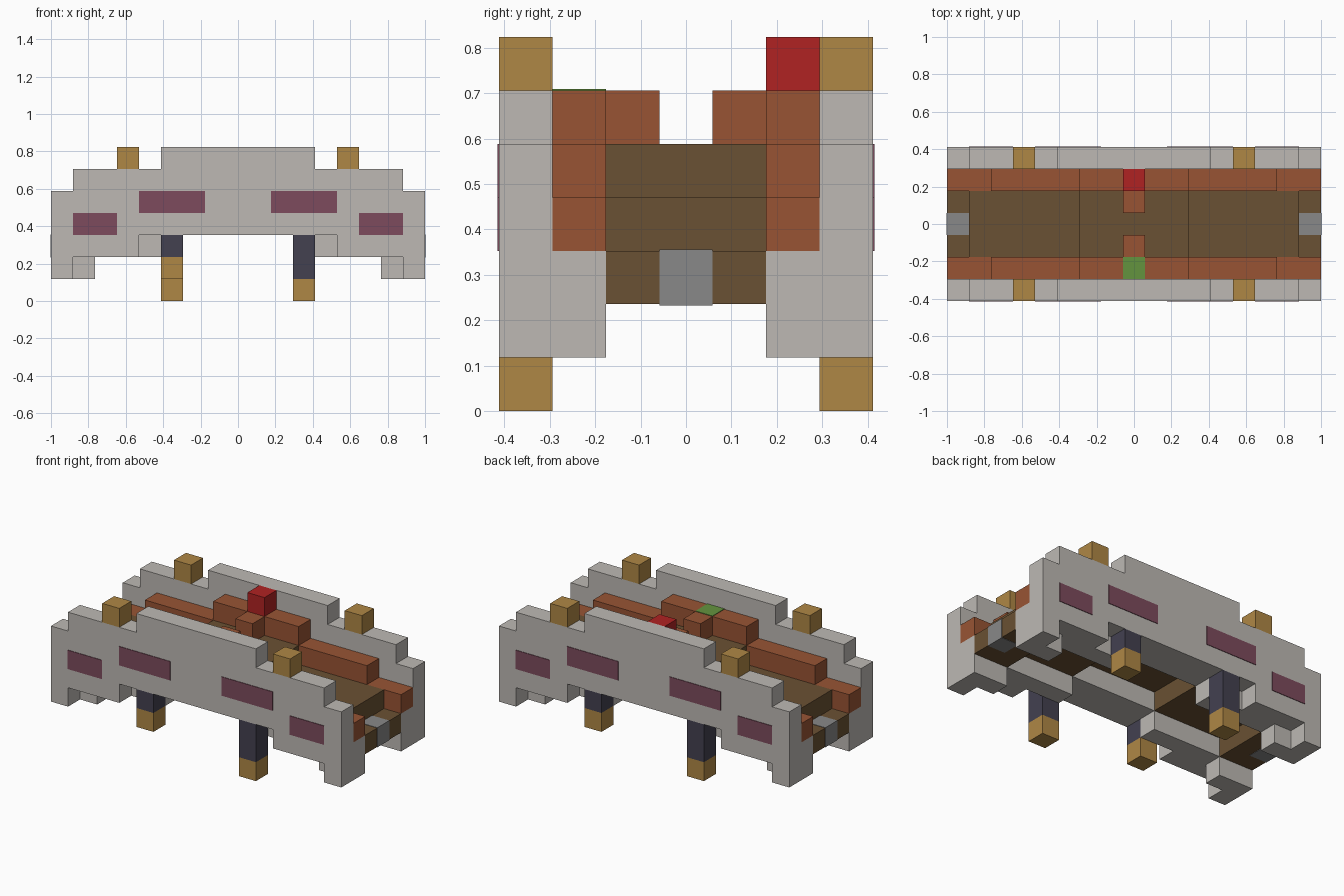
import bpy
import bmesh

U = 2 / 17  # one block of the grid

cube = bpy.data.objects.get("Cube")
if cube:
    bpy.data.objects.remove(cube, do_unlink=True)


def linear(v):
    return v / 12.92 if v <= 0.04045 else ((v + 0.055) / 1.055) ** 2.4


def material(name, hex_code):
    rgb = [linear(int(hex_code[i:i + 2], 16) / 255) for i in (0, 2, 4)]
    m = bpy.data.materials.new(name)
    m.use_nodes = True
    m.diffuse_color = (*rgb, 1)
    m.node_tree.nodes["Principled BSDF"].inputs["Base Color"].default_value = (*rgb, 1)
    return m


PALE = material("pale grey", "BDB9B4")
PURPLE = material("dull purple", "7D4B5D")
GOLD = material("gold", "AF8745")
DARK = material("dark slate", "434150")
RUST = material("rust", "985434")
BROWN = material("brown", "6A5133")
RED = material("red", "B02222")
GREEN = material("green", "64943F")
GREY = material("mid grey", "888888")


def prism(name, outline, y0, y1, mat):
    """Extrude an (x, z) outline, given in blocks, from y0 to y1."""
    bm = bmesh.new()
    face = bm.faces.new([bm.verts.new((x * U, y0 * U, z * U)) for x, z in outline])
    new = bmesh.ops.extrude_face_region(bm, geom=[face])["geom"]
    verts = [v for v in new if isinstance(v, bmesh.types.BMVert)]
    bmesh.ops.translate(bm, verts=verts, vec=(0, (y1 - y0) * U, 0))
    bmesh.ops.recalc_face_normals(bm, faces=bm.faces)
    mesh = bpy.data.meshes.new(name)
    bm.to_mesh(mesh)
    bm.free()
    mesh.materials.append(mat)
    obj = bpy.data.objects.new(name, mesh)
    bpy.context.collection.objects.link(obj)
    return obj


def box(name, x0, x1, y0, y1, z0, z1, mat):
    return prism(name, [(x0, z0), (x1, z0), (x1, z1), (x0, z1)], y0, y1, mat)


def steps(pairs):
    """Turn (x_end, z) runs into a staircase of points going outward."""
    pts, start = [], 0
    for end, z in pairs:
        pts += [(start, z), (end, z)]
        start = end
    return pts[1:]


def stepped(name, bottom, top, y0, y1, mat):
    """Left-right symmetric prism with stepped bottom and top."""
    half = steps(bottom) + steps(top)[::-1]
    return prism(name, half + [(-x, z) for x, z in reversed(half)], y0, y1, mat)


def terraces(z):
    return [(2.5, z), (6.5, z - 1), (8.5, z - 2)]


for s, side in ((-1, "front"), (1, "back")):
    outer = sorted((s * 2.5, s * 3.5))
    inner = sorted((s * 1.5, s * 2.5))
    knob = sorted((s * 0.5, s * 1.5))
    # Outer side wall, inner ledge and raised rail
    stepped(side + "_wall", [(4.5, 3), (7.5, 2), (8.5, 1)],
            [(3.5, 7), (7.5, 6), (8.5, 5)], *outer, PALE)
    stepped(side + "_ledge", terraces(3), terraces(5), *inner, PALE)
    stepped(side + "_rail", terraces(5), terraces(6), *inner, RUST)
    box(side + "_rail_knob", -0.5, 0.5, *knob, 5, 6, RUST)

    for m, end in ((-1, "right"), (1, "left")):
        label = side + "_" + end

        def xs(a, b):
            return sorted((m * a, m * b))

        # Post cap and two window plates
        box(label + "_post_cap", *xs(4.5, 5.5), *outer, 6, 7, GOLD)
        plate = sorted((s * 3.5, s * 3.53))
        box(label + "_inner_window", *xs(1.5, 4.5), *plate, 4, 5, PURPLE)
        box(label + "_outer_window", *xs(5.5, 7.5), *plate, 3, 4, PURPLE)

        # Legs: one diagonal pair is raised by a block
        foot = 1 if m == s else 0
        if s == 1:
            foot = 1 if m == 1 else 0
        box(label + "_leg", *xs(2.5, 3.5), *outer, foot + 1, 3, DARK)
        box(label + "_foot", *xs(2.5, 3.5), *outer, foot, foot + 1, GOLD)

# Stepped deck between the rails
stepped("deck", terraces(4), [(2.5, 5), (7.5, 4), (8.5, 3)], -1.5, 1.5, BROWN)

# Grey end blocks set into the deck ends
for m, end in ((-1, "right"), (1, "left")):
    box(end + "_end_block", *sorted((m * 7.49, m * 8.51)), -0.5, 0.5, 1.98, 3.02, GREY)

# Red lamp and green marker on the rails
box("red_lamp", -0.5, 0.5, 1.5, 2.5, 6, 7, RED)
box("green_marker", -0.5, 0.5, -2.5, -1.5, 6, 6.03, GREEN)
